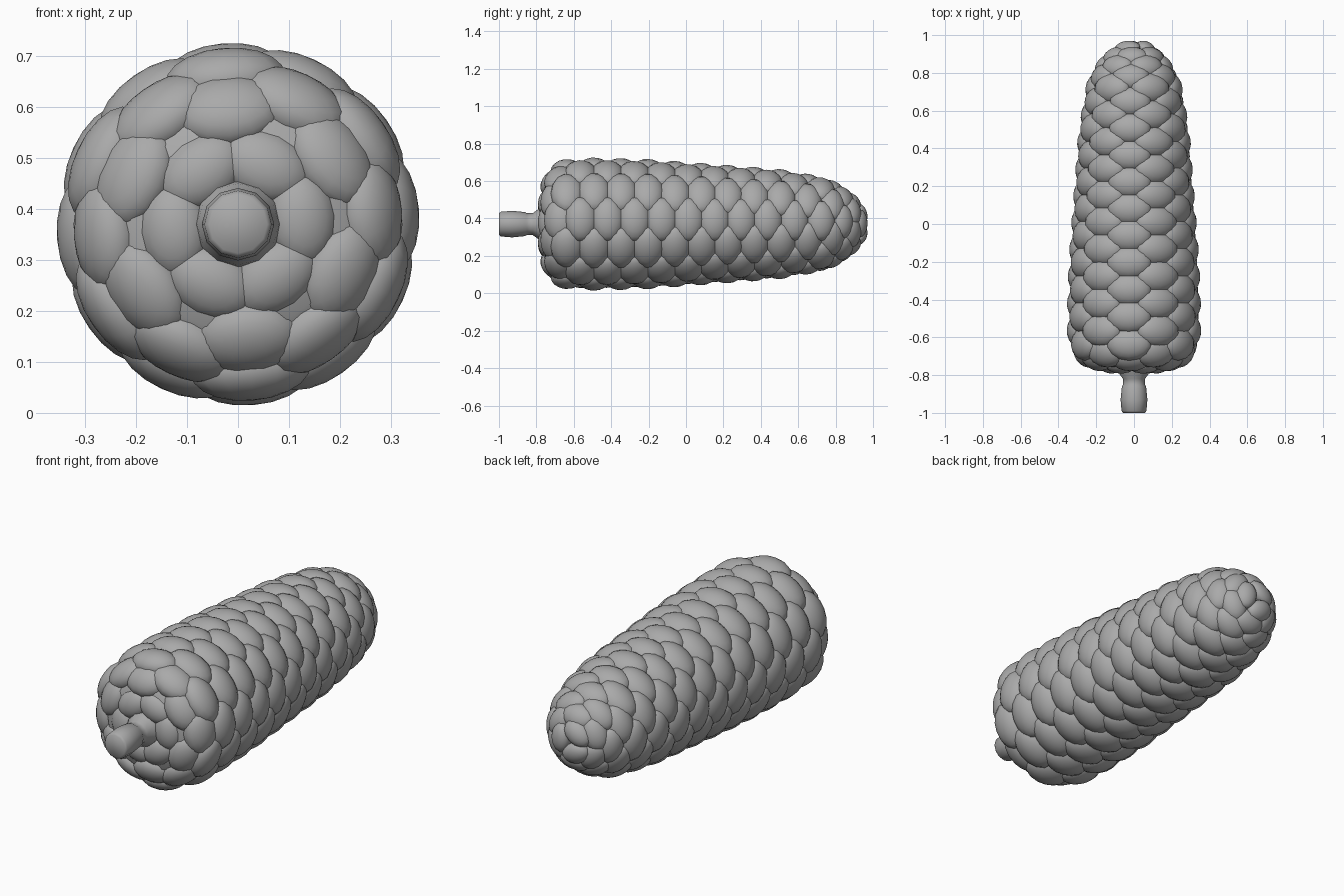
import bpy, bmesh, math
from mathutils import Matrix, Vector

old = bpy.data.objects.get("Cube")
if old:
    bpy.data.objects.remove(old, do_unlink=True)

AXIS_Z = 0.37
TWIST = math.radians(5)

grey = bpy.data.materials.new("cone grey")
grey.use_nodes = True
grey.diffuse_color = (0.4, 0.4, 0.4, 1)
grey.node_tree.nodes["Principled BSDF"].inputs["Base Color"].default_value = (0.4, 0.4, 0.4, 1)


def finish(name, bm, angle):
    mesh = bpy.data.meshes.new(name)
    bmesh.ops.recalc_face_normals(bm, faces=bm.faces)
    bm.to_mesh(mesh)
    bm.free()
    mesh.materials.append(grey)
    obj = bpy.data.objects.new(name, mesh)
    bpy.context.collection.objects.link(obj)
    bpy.ops.object.select_all(action="DESELECT")
    obj.select_set(True)
    bpy.context.view_layer.objects.active = obj
    bpy.ops.object.shade_smooth_by_angle(angle=math.radians(angle))
    return obj


def lathe(name, profile, sides, angle):
    """Turn (y, radius) points round the lengthwise axis, with flat ends."""
    bm = bmesh.new()
    rings = []
    for y, r in profile:
        turns = [2 * math.pi * i / sides for i in range(sides)]
        rings.append([bm.verts.new((r * math.cos(t), y, AXIS_Z + r * math.sin(t))) for t in turns])
    for a, b in zip(rings, rings[1:]):
        for i in range(sides):
            j = (i + 1) % sides
            bm.faces.new((a[i], a[j], b[j], b[i]))
    bm.faces.new(rings[0])
    bm.faces.new(rings[-1])
    return finish(name, bm, angle)


# Stem with a rounded end and a flared foot
lathe("stem", [(-1, 0.057), (-0.99, 0.066), (-0.93, 0.071), (-0.86, 0.064), (-0.85, 0.058),
               (-0.82, 0.058), (-0.79, 0.08), (-0.74, 0.09)], 12, 50)

# Rows of scales: (y, surface radius, lean of the normal in degrees, size)
rows = [(-0.79, 0.135, -80, 0.78), (-0.755, 0.26, -50, 0.9), (-0.70, 0.315, -22, 0.95)]
step = 0.0715
for k in range(20):
    y = -0.63 + k * step
    radius = 0.356 - 0.03 * max(0, y + 0.45) - 0.045 * max(0, y + 0.2) - 0.1 * max(0, y - 0.5)
    if y < -0.6:
        radius = 0.347
    rows.append((y, radius, 3 + 10 * max(0, y), 1 - 0.14 * max(0, y)))
rows += [(0.805, 0.225, 28, 0.82), (0.865, 0.19, 38, 0.76), (0.92, 0.14, 52, 0.7), (0.965, 0.075, 68, 0.62)]

# Dark gaps are closed by a core just below the scales
lathe("core", [(-0.76, 0.08)] + [(y, r - 0.05) for y, r, lean, size in rows[1:-1]], 24, 60)

# Overlapping oval scales, six to a row, every second row turned by half a step
bm = bmesh.new()
for k, (y, radius, lean, size) in enumerate(rows):
    lean = math.radians(lean)
    count = 3 if k == len(rows) - 1 else 6
    for i in range(count):
        turn = TWIST + 2 * math.pi * (i + 0.5 * (k % 2)) / count
        out = Vector((math.cos(turn), 0, math.sin(turn)))
        side = Vector((-math.sin(turn), 0, math.cos(turn)))
        normal = out * math.cos(lean) + Vector((0, math.sin(lean), 0))
        along = normal.cross(side)
        half = Vector((0.122, 0.09, 0.065)) * size
        centre = Vector((0, y, AXIS_Z)) + out * radius - normal * half.z
        frame = Matrix((side, along, normal)).transposed().to_4x4()
        place = Matrix.Translation(centre) @ frame @ Matrix.Diagonal((*half, 1))
        bmesh.ops.create_uvsphere(bm, u_segments=14, v_segments=10, radius=1, matrix=place)
finish("scales", bm, 60)
